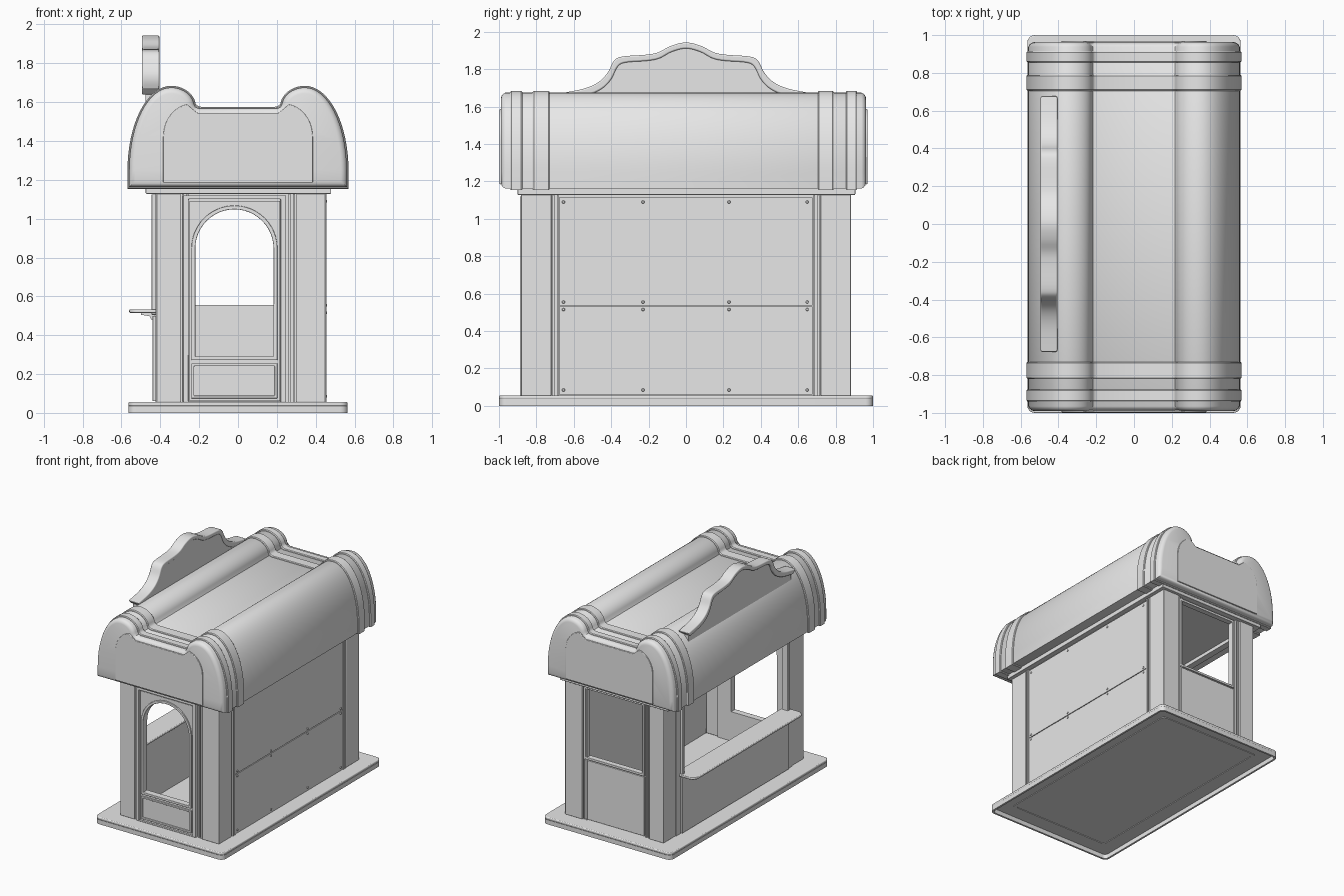
import bpy, bmesh, math
from mathutils import Vector, Matrix

cube = bpy.data.objects.get("Cube")
if cube:
    bpy.data.objects.remove(cube)

grey = bpy.data.materials.new("plain_grey")
grey.use_nodes = True
grey.diffuse_color = (0.8, 0.8, 0.8, 1)
grey.node_tree.nodes["Principled BSDF"].inputs["Base Color"].default_value = (0.8, 0.8, 0.8, 1)
parts = []


def finish(name, bm, bevel=0):
    bmesh.ops.recalc_face_normals(bm, faces=bm.faces[:])
    mesh = bpy.data.meshes.new(name)
    bm.to_mesh(mesh)
    bm.free()
    mesh.materials.append(grey)
    obj = bpy.data.objects.new(name, mesh)
    bpy.context.collection.objects.link(obj)
    if bevel:
        mod = obj.modifiers.new("Bevel", "BEVEL")
        mod.width, mod.segments, mod.limit_method = bevel, 3, "ANGLE"
    parts.append(obj)
    return obj


def place(axis, u, v, d):
    return Vector({"x": (d, u, v), "y": (u, d, v), "z": (u, v, d)}[axis])


def plate(name, axis, d0, d1, *loops, bevel=0):
    """Flat outline with optional holes, extruded from d0 to d1 along an axis."""
    bm = bmesh.new()
    for loop in loops:
        vs = [bm.verts.new(place(axis, u, v, d0)) for u, v in loop]
        for a, b in zip(vs, vs[1:] + vs[:1]):
            bm.edges.new((a, b))
    if len(loops) == 1:
        bm.faces.new(vs)
    else:
        bmesh.ops.triangle_fill(bm, edges=bm.edges[:], use_beauty=True)
    ext = bmesh.ops.extrude_face_region(bm, geom=bm.faces[:])["geom"]
    bmesh.ops.translate(bm, vec=place(axis, 0, 0, d1 - d0),
                        verts=[g for g in ext if isinstance(g, bmesh.types.BMVert)])
    return finish(name, bm, bevel)


def rect(u0, u1, v0, v1):
    return [(u0, v0), (u1, v0), (u1, v1), (u0, v1)]


def inset(r, t):
    (u0, v0), (u1, v1) = r[0], r[2]
    return rect(u0 + t, u1 - t, v0 + t, v1 - t)


def round_rect(u0, u1, v0, v1, r):
    corners = [(u1 - r, v1 - r), (u0 + r, v1 - r), (u0 + r, v0 + r), (u1 - r, v0 + r)]
    return [(cu + r * math.cos(a), cv + r * math.sin(a))
            for i, (cu, cv) in enumerate(corners)
            for a in [(i + k / 6) * math.pi / 2 for k in range(7)]]


def arch(u0, u1, v0, top):
    c, r = (u0 + u1) / 2, (u1 - u0) / 2
    return [(u0, v0), (u1, v0)] + [
        (c + r * math.cos(math.pi * k / 24), top - r + r * math.sin(math.pi * k / 24))
        for k in range(25)]


# Base tray, hollow underneath
outer = round_rect(-0.565, 0.565, -1, 1, 0.04)
inner = round_rect(-0.55, 0.55, -0.985, 0.985, 0.03)
plate("base_plate", "z", 0.035, 0.056, outer, bevel=0.006)
plate("base_rim", "z", 0, 0.036, outer, inner)
plate("base_underside_ridge", "z", 0.03, 0.036, round_rect(-0.45, 0.45, -0.88, 0.88, 0.03),
      round_rect(-0.43, 0.43, -0.86, 0.86, 0.03))

# Corner posts, L shaped in plan, each with slim trim strips beside it
Z0, Z1 = 0.055, 1.132
for side, xo, xi in (("left", 0.45, 0.30), ("right", -0.42, -0.295)):
    t = math.copysign(0.04, xo)
    for end, s in (("front", -1), ("back", 1)):
        yo, yi = 0.882 * s, 0.72 * s
        plate(f"{end}_{side}_post", "z", Z0, Z1,
              [(xo, yo), (xi, yo), (xi, yo - 0.04 * s), (xo - t, yo - 0.04 * s),
               (xo - t, yi), (xo, yi)], bevel=0.004)
        for k in (0.0, 0.022):
            a = xi - math.copysign(0.012 + k, xo)
            plate(f"{end}_{side}_end_trim", "y", 0.84 * s, 0.875 * s,
                  rect(a - 0.005, a + 0.005, Z0, Z1))
            b = yi - (0.012 + k) * s
            plate(f"{end}_{side}_side_trim", "x", xo - t, xo + t / 8,
                  rect(b - 0.005, b + 0.005, Z0, Z1))

# Front wall and arched door
plate("front_wall", "y", -0.862, -0.83, rect(-0.30, 0.305, Z0, Z1), arch(-0.22, 0.183, 0.29, 1.048))
frame = rect(-0.282, 0.248, Z0, 1.12)
plate("door_frame", "y", -0.888, -0.85, frame, rect(-0.255, 0.22, Z0 + 0.004, 1.10), bevel=0.003)
plate("door_leaf", "y", -0.872, -0.835, rect(-0.25, 0.215, 0.06, 1.09),
      arch(-0.22, 0.183, 0.29, 1.048))
plate("door_arch_moulding", "y", -0.882, -0.865, arch(-0.24, 0.203, 0.272, 1.068),
      arch(-0.22, 0.183, 0.29, 1.048), bevel=0.003)
low = rect(-0.24, 0.203, 0.075, 0.255)
plate("door_panel_moulding", "y", -0.882, -0.865, low, inset(low, 0.014), bevel=0.003)

# Back wall with open window
window = rect(-0.225, 0.275, 0.555, 1.10)
plate("back_wall", "y", 0.83, 0.862, rect(-0.30, 0.305, Z0, Z1), window)
plate("back_window_frame", "y", 0.84, 0.875, inset(window, -0.018), window, bevel=0.003)
plate("back_lower_panel", "y", 0.855, 0.87, rect(-0.24, 0.29, 0.06, 0.53), bevel=0.003)

# Left side: closed wall, two riveted panels
plate("left_wall", "x", 0.41, 0.44, rect(-0.73, 0.73, Z0, Z1))
plate("left_lower_panel", "x", 0.43, 0.452, rect(-0.68, 0.675, 0.06, 0.531))
plate("left_upper_panel", "x", 0.43, 0.452, rect(-0.68, 0.675, 0.537, 1.115))
bm = bmesh.new()
for y in (-0.655, -0.23, 0.23, 0.648):
    for z in (0.085, 0.515, 0.555, 1.09):
        bmesh.ops.create_cone(bm, cap_ends=True, segments=10, radius1=0.009, radius2=0.006, depth=0.008,
                              matrix=Matrix.Translation((0.454, y, z)) @ Matrix.Rotation(math.pi / 2, 4, "Y"))
finish("panel_rivets", bm)

# Right side: serving window, lower panel and counter
hatch = rect(-0.65, 0.65, 0.53, 1.10)
plate("right_wall", "x", -0.425, -0.39, rect(-0.73, 0.73, Z0, Z1), hatch)
plate("hatch_frame", "x", -0.445, -0.40, inset(hatch, -0.025), hatch, bevel=0.004)
plate("right_lower_panel", "x", -0.44, -0.42, rect(-0.675, 0.675, 0.06, 0.50), bevel=0.003)
plate("counter_shelf", "z", 0.515, 0.533, round_rect(-0.56, -0.38, -0.69, 0.69, 0.05), bevel=0.005)
for y in (-0.5, 0, 0.5):
    plate("counter_bracket", "y", y - 0.012, y + 0.012,
          [(-0.43, 0.516), (-0.50, 0.516), (-0.50, 0.505), (-0.455, 0.498), (-0.447, 0.48), (-0.43, 0.48)])

# Cornice under the roof
plate("cornice", "z", 1.128, 1.17, rect(-0.475, 0.48, -0.90, 0.905), bevel=0.004)


# Roof: twin rolled ridges with a flat valley between them
def roof_profile(g):
    half = [(0.56 + g, 1.162 - g)]
    for k in range(17):
        a = k / 16 * math.pi / 2
        half.append((0.345 + (0.215 + g) * math.cos(a), 1.25 + (0.425 + g) * math.sin(a)))
    for k in range(1, 11):
        a = math.pi / 2 + k / 11 * math.pi / 2
        half.append((0.345 + (0.12 + g) * math.cos(a), 1.575 + (0.10 + g) * math.sin(a)))
    half += [(0.218 - g, 1.574 + g), (0.2 - g, 1.567 + g)]
    return half + [(-x, z) for x, z in reversed(half)]


def loft(name, sections):
    bm = bmesh.new()
    rings = [[bm.verts.new((x, y, z)) for x, z in roof_profile(g)] for y, g in sections]
    for a, b in zip(rings, rings[1:]):
        for i in range(len(a)):
            j = (i + 1) % len(a)
            bm.faces.new((a[i], a[j], b[j], b[i]))
    bm.faces.new(rings[0])
    bm.faces.new(rings[-1])
    return finish(name, bm)


lip = [(0.0, -0.03), (0.004, -0.018), (0.012, -0.007), (0.025, 0)]
loft("roof", [(-0.99 + d, g) for d, g in lip] + [(0.963 - d, g) for d, g in reversed(lip)])
for y0, y1 in ((-0.94, -0.875), (-0.82, -0.73), (0.705, 0.79), (0.855, 0.915)):
    loft("roof_band", [(y0, -0.004), (y0, 0.004), (y0 + 0.006, 0.009),
                       (y1 - 0.006, 0.009), (y1, 0.004), (y1, -0.004)])

# Gable faces at both ends of the roof
gable = [(0.385, 1.185)] + [(0.24 + 0.145 * math.cos(a), 1.42 + 0.17 * math.sin(a))
                            for a in [k / 10 * math.pi / 2 for k in range(10)]] + [(0.21, 1.545)]
gable += [(-x, z) for x, z in reversed(gable)]
plate("front_gable_panel", "y", -0.985, -0.997, gable, bevel=0.004)
plate("back_gable_panel", "y", 0.958, 0.970, gable, bevel=0.004)

# Wavy sign board standing on the right ridge
crest = [(0, 1.943), (0.08, 1.925), (0.15, 1.89), (0.22, 1.877), (0.34, 1.868), (0.385, 1.845),
         (0.42, 1.78), (0.47, 1.73), (0.55, 1.695), (0.68, 1.67)]
crest = [Vector(p) for p in [(-y, z) for y, z in crest[:0:-1]] + crest]


def smooth_path(pts, n=5):
    out = []
    for i in range(len(pts) - 1):
        p0, p1, p2, p3 = pts[max(i - 1, 0)], pts[i], pts[i + 1], pts[min(i + 2, len(pts) - 1)]
        for t in [k / n for k in range(n)]:
            out.append(p1 + (p2 - p0) * t / 2 + (2 * p0 - 5 * p1 + 4 * p2 - p3) * t * t / 2
                       + (3 * p1 - p0 - 3 * p2 + p3) * t ** 3 / 2)
    return out + [pts[-1]]


top = [tuple(p) for p in smooth_path(crest)]
under = [(y * 0.95, z - 0.032) for y, z in top]
plate("sign_board", "x", -0.475, -0.41, under + [(0.646, 1.5), (-0.646, 1.5)])
plate("sign_rim", "x", -0.495, -0.405, top + under[::-1], bevel=0.008)

# Smooth curved surfaces, keep edges crisp
bpy.ops.object.select_all(action="DESELECT")
for obj in parts:
    obj.select_set(True)
bpy.context.view_layer.objects.active = parts[0]
bpy.ops.object.shade_smooth_by_angle(angle=math.radians(35))
